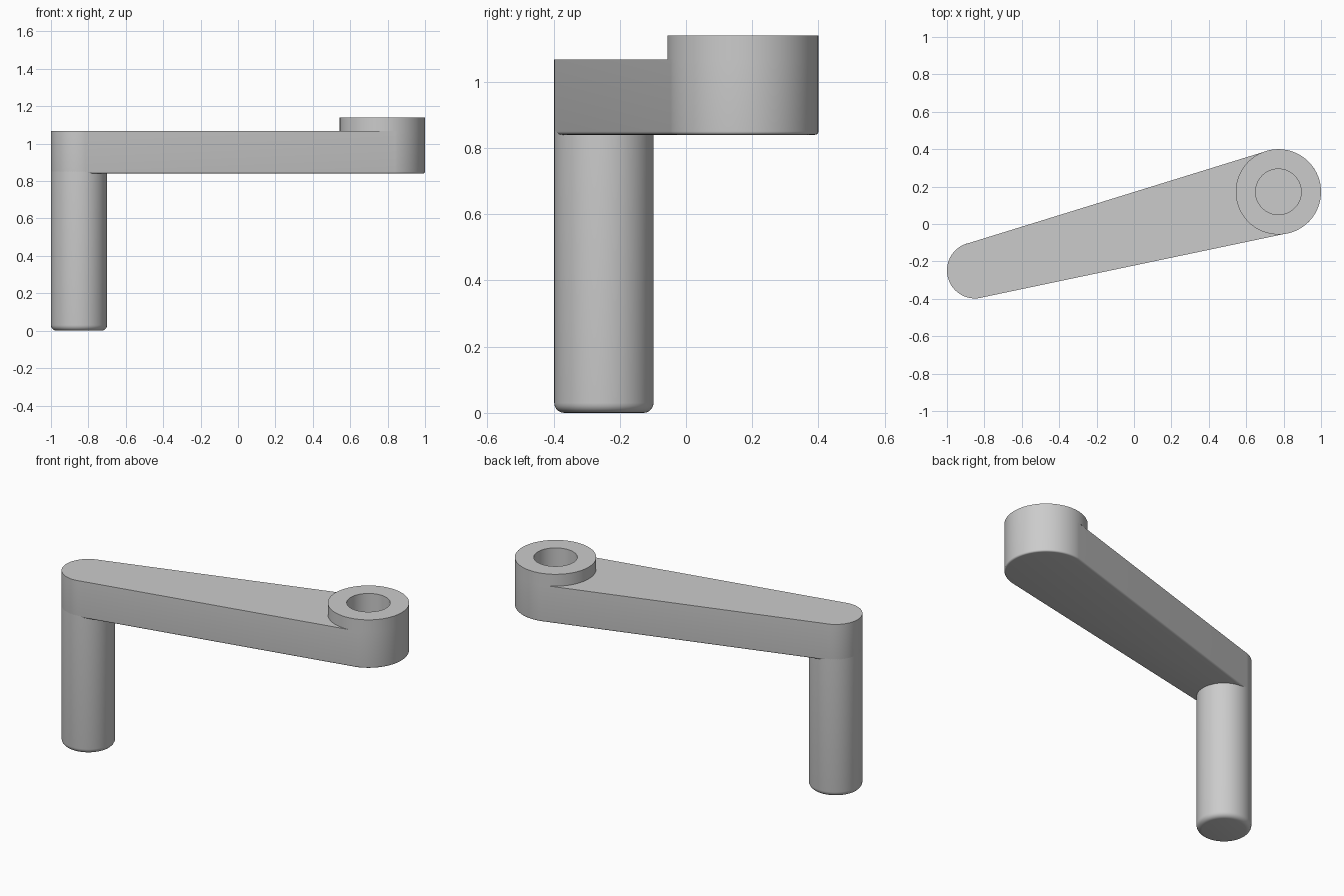
import bpy, bmesh, math
from mathutils import Vector

SEG = 96
GRIP, HUB = Vector((-0.85, -0.248)), Vector((0.772, 0.172))
GRIP_R, HUB_R, BORE_R = 0.15, 0.228, 0.122
ARM_LOW, ARM_TOP, HUB_TOP, BORE_FLOOR = 0.84, 1.067, 1.14, 0.9

if "Cube" in bpy.data.objects:
    bpy.data.objects.remove(bpy.data.objects["Cube"])

grey = bpy.data.materials.new("plain grey")
grey.use_nodes = True
grey.diffuse_color = (0.6, 0.6, 0.6, 1)
grey.node_tree.nodes["Principled BSDF"].inputs["Base Color"].default_value = (0.6, 0.6, 0.6, 1)


def loft(name, rings, bottom=True, top=True):
    """Skin a stack of equal-length rings, with optional end caps."""
    bm = bmesh.new()
    loops = [[bm.verts.new(p) for p in ring] for ring in rings]
    n = len(loops[0])
    for low, high in zip(loops, loops[1:]):
        for i in range(n):
            j = (i + 1) % n
            bm.faces.new((low[i], low[j], high[j], high[i]))
    if bottom:
        bm.faces.new(loops[0][::-1])
    if top:
        bm.faces.new(loops[-1])
    mesh = bpy.data.meshes.new(name)
    bm.to_mesh(mesh)
    bm.free()
    mesh.materials.append(grey)
    obj = bpy.data.objects.new(name, mesh)
    bpy.context.collection.objects.link(obj)
    return obj


def circle(centre, r, z):
    return [(centre.x + r * math.cos(a), centre.y + r * math.sin(a), z)
            for a in (math.tau * i / SEG for i in range(SEG))]


def arm_outline(inset, z):
    """Two arcs joined by their common outer tangents."""
    axis = HUB - GRIP
    heading = math.atan2(axis.y, axis.x)
    tilt = math.acos((GRIP_R - HUB_R) / axis.length)
    half = SEG // 2
    pts = []
    for centre, r, start, sweep in (
            (HUB, HUB_R, heading - math.pi + tilt, 2 * (math.pi - tilt)),
            (GRIP, GRIP_R, heading + math.pi - tilt, 2 * tilt)):
        for i in range(half + 1):
            a = start + sweep * i / half
            pts.append((centre.x + (r - inset) * math.cos(a),
                        centre.y + (r - inset) * math.sin(a), z))
    return pts


def fillet(size, steps=5):
    """Inset and height pairs for a rounded lower edge."""
    return [(size * (1 - math.sin(a)), size * (1 - math.cos(a)))
            for a in (math.pi / 2 * i / steps for i in range(steps + 1))]


def finish(obj):
    bpy.ops.object.select_all(action='DESELECT')
    obj.select_set(True)
    bpy.context.view_layer.objects.active = obj
    bpy.ops.object.shade_smooth_by_angle(angle=math.radians(30))


# Tapered arm with a softened lower edge
arm = loft("crank_arm", [arm_outline(i, ARM_LOW + h) for i, h in fillet(0.01)]
           + [arm_outline(0, ARM_TOP)])

# Blind bore sunk into the arm
cutter = loft("bore_cutter", [circle(HUB, BORE_R, z) for z in (BORE_FLOOR, HUB_TOP + 0.1)])
cutter.hide_render = True
cut = arm.modifiers.new("bore", 'BOOLEAN')
cut.operation, cut.solver, cut.object = 'DIFFERENCE', 'EXACT', cutter
bpy.context.view_layer.objects.active = arm
bpy.ops.object.modifier_apply(modifier=cut.name)
bpy.data.objects.remove(cutter)
finish(arm)

# Raised collar around the bore
finish(loft("hub_collar", [circle(HUB, HUB_R, ARM_TOP), circle(HUB, HUB_R, HUB_TOP),
                           circle(HUB, BORE_R, HUB_TOP), circle(HUB, BORE_R, ARM_TOP)],
            bottom=False, top=False))

# Round grip with a rounded end
finish(loft("handle_grip", [circle(GRIP, GRIP_R - i, h) for i, h in fillet(0.03)]
            + [circle(GRIP, GRIP_R, ARM_LOW + 0.012)]))
